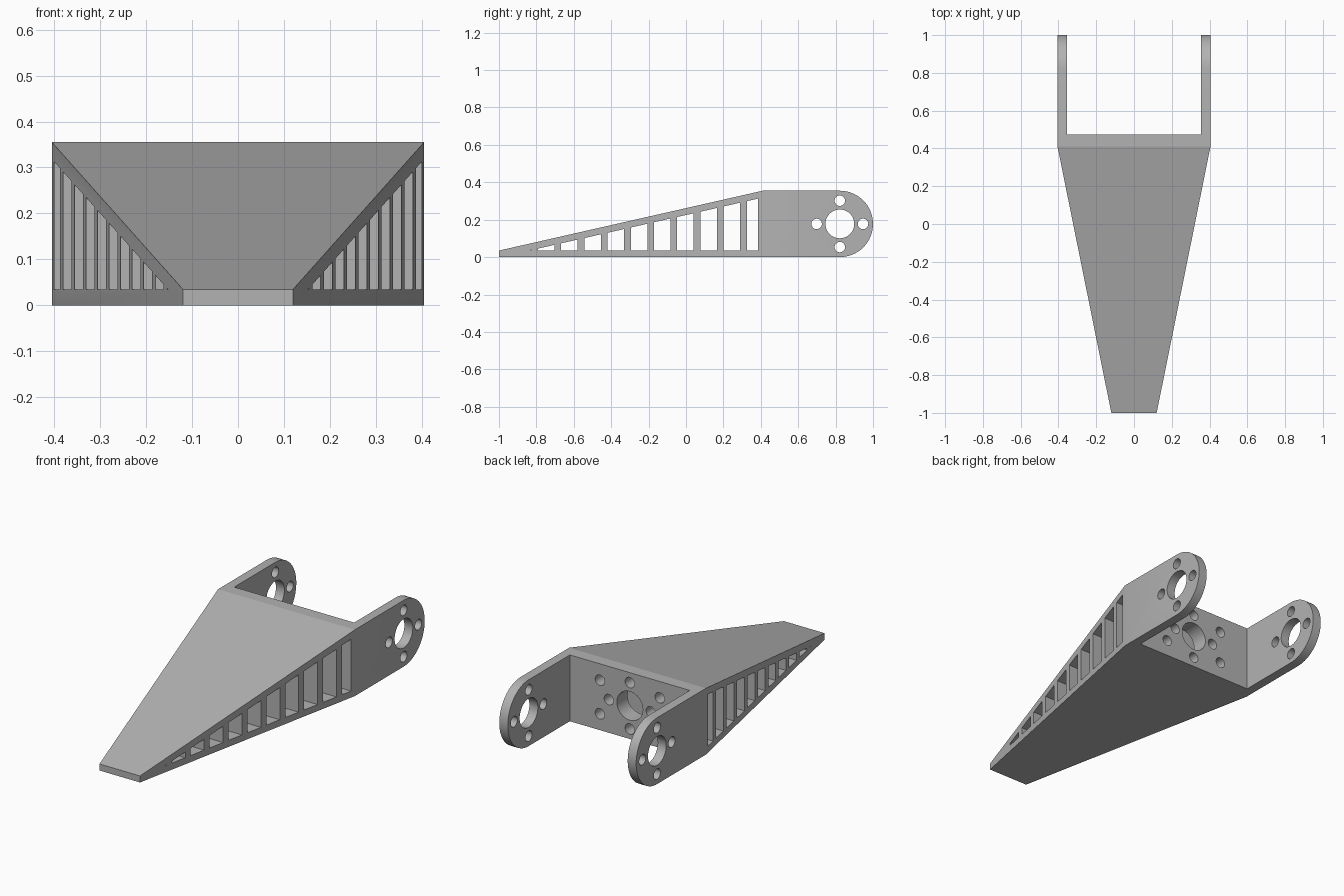
import bpy, bmesh, math
from mathutils import Matrix, Vector

cube = bpy.data.objects.get("Cube")
if cube:
    bpy.data.objects.remove(cube, do_unlink=True)

grey = bpy.data.materials.new("mid grey")
grey.use_nodes = True
color = (0.45, 0.45, 0.45, 1)
grey.diffuse_color = color
grey.node_tree.nodes["Principled BSDF"].inputs["Base Color"].default_value = color

HALF, INNER, TIP = 0.405, 0.355, 0.12     # half widths
HEIGHT, BASE = 0.355, 0.035
SHOULDER, WALL_BACK = 0.41, 0.475
R = HEIGHT / 2                            # radius of arm ends
PIVOT = 1 - R


def prism(bm, points, offset):
    """Closed prism from a planar outline, swept by an offset vector."""
    face = bm.faces.new([bm.verts.new(p) for p in points])
    swept = bmesh.ops.extrude_face_region(bm, geom=[face])["geom"]
    verts = [v for v in swept if isinstance(v, bmesh.types.BMVert)]
    bmesh.ops.translate(bm, verts=verts, vec=Vector(offset))


def cylinder(bm, radius, depth, center, axis):
    turn = Matrix.Rotation(math.pi / 2, 4, axis)
    bmesh.ops.create_cone(bm, cap_ends=True, segments=40, radius1=radius, radius2=radius,
                          depth=depth, matrix=Matrix.Translation(center) @ turn)


def finish(bm, name):
    bmesh.ops.recalc_face_normals(bm, faces=bm.faces)
    mesh = bpy.data.meshes.new(name)
    bm.to_mesh(mesh)
    bm.free()
    mesh.materials.append(grey)
    obj = bpy.data.objects.new(name, mesh)
    bpy.context.collection.objects.link(obj)
    return obj


def cut(target, cutter, operation):
    cutter.hide_render = True
    mod = target.modifiers.new(cutter.name, "BOOLEAN")
    mod.object, mod.operation, mod.solver = cutter, operation, "EXACT"
    bpy.context.view_layer.objects.active = target
    bpy.ops.object.modifier_apply(modifier=mod.name)
    bpy.data.objects.remove(cutter, do_unlink=True)


# Side profile: wedge running into a round-ended arm
profile = [(-1, 0), (-1, BASE), (SHOULDER, HEIGHT)]
for i in range(33):
    a = math.pi / 2 - math.pi * i / 32
    profile.append((PIVOT + R * math.cos(a), R + R * math.sin(a)))
bm = bmesh.new()
prism(bm, [(-0.6, y, z) for y, z in profile], (1.2, 0, 0))
bracket = finish(bm, "forked_wedge_bracket")

# Plan outline: tapered body and two fork arms
taper = (HALF - TIP) / (SHOULDER + 1)
half_plan = [(TIP - 0.1 * taper, -1.1), (HALF, SHOULDER), (HALF, 1.1),
             (INNER, 1.1), (INNER, WALL_BACK)]
plan = half_plan + [(-x, y) for x, y in reversed(half_plan)]
bm = bmesh.new()
prism(bm, [(x, y, -0.1) for x, y in plan], (0, 0, 0.7))
cut(bracket, finish(bm, "plan_outline"), "INTERSECT")

# Slots between the ribs, following the sloping roof
slope = (HEIGHT - BASE) / (SHOULDER + 1)
bm = bmesh.new()
for i in range(11):
    start = -0.915 + 0.124 * i
    end = min(start + 0.088, 0.385)
    start = max(start, -0.838)
    roof = lambda y: BASE + slope * (y + 0.838)
    outline = [(start, BASE), (end, BASE), (end, roof(end))]
    if roof(start) > BASE + 0.001:
        outline.append((start, roof(start)))
    prism(bm, [(-0.6, y, z) for y, z in outline], (1.2, 0, 0))
cut(bracket, finish(bm, "slots"), "DIFFERENCE")

# Hub and bolt holes through both arms
ring = [(0.124, 0), (-0.124, 0), (0, 0.124), (0, -0.124)]
bm = bmesh.new()
cylinder(bm, 0.077, 1.2, (0, PIVOT, R), "Y")
for y, z in ring:
    cylinder(bm, 0.028, 1.2, (0, PIVOT + y, R + z), "Y")
cut(bracket, finish(bm, "arm_holes"), "DIFFERENCE")

# Hub and bolt holes in the cross wall
corners = [(sx * 0.177, sz * 0.09) for sx in (-1, 1) for sz in (-1, 1)]
bm = bmesh.new()
cylinder(bm, 0.077, 0.2, (0, 0.475, R), "X")
for x, z in ring + corners:
    cylinder(bm, 0.028, 0.2, (x, 0.475, R + z), "X")
cut(bracket, finish(bm, "wall_holes"), "DIFFERENCE")

# Smooth rounded surfaces, keep crisp edges
bpy.ops.object.select_all(action="DESELECT")
bracket.select_set(True)
bpy.context.view_layer.objects.active = bracket
bpy.ops.object.shade_smooth_by_angle(angle=math.radians(12))
